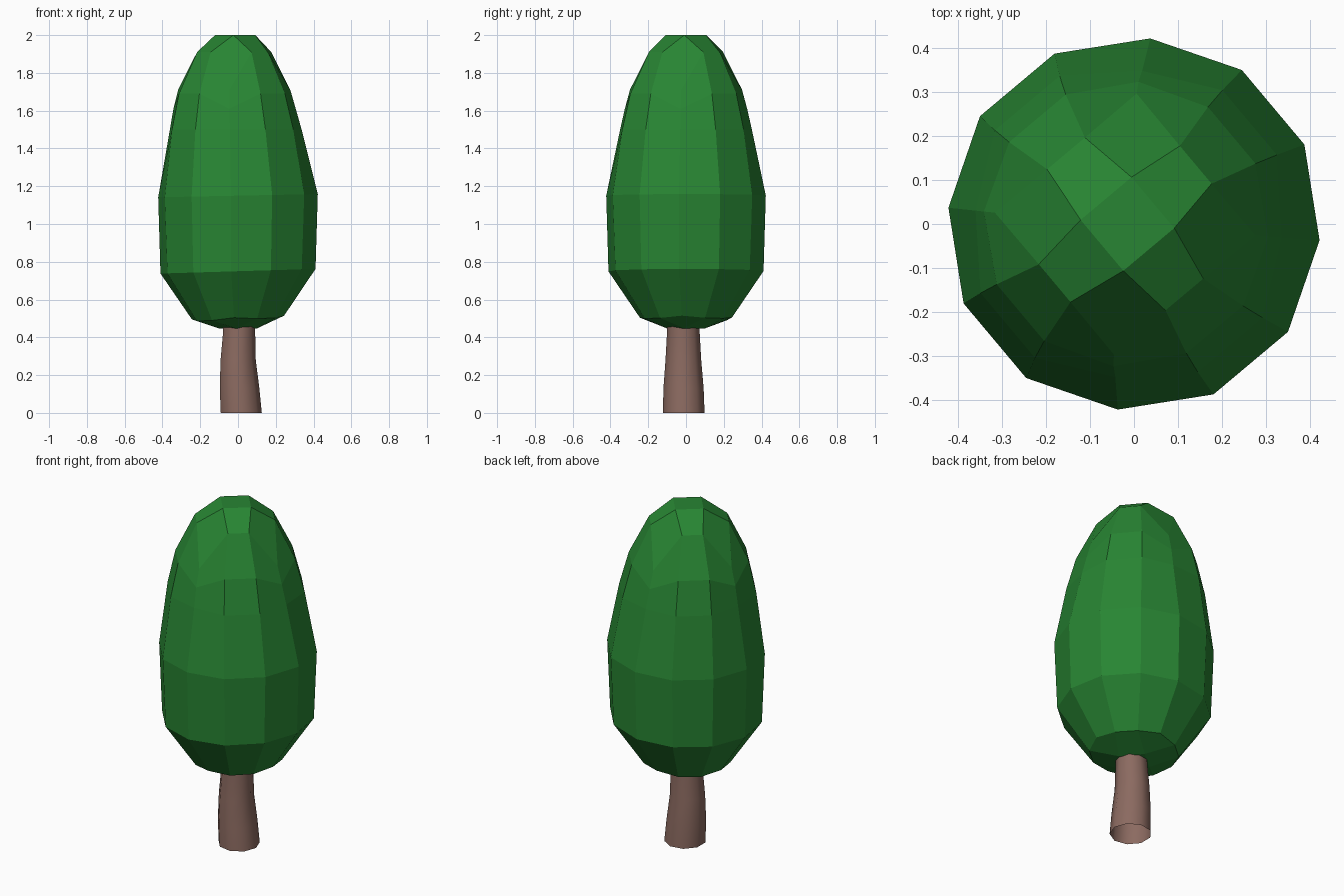
import bpy, bmesh
from math import cos, sin, radians

if "Cube" in bpy.data.objects:
    bpy.data.objects.remove(bpy.data.objects["Cube"])


def material(name, rgb):
    m = bpy.data.materials.new(name)
    m.diffuse_color = (*rgb, 1)
    m.use_nodes = True
    m.node_tree.nodes["Principled BSDF"].inputs["Base Color"].default_value = m.diffuse_color
    return m


def finish(bm, name, mat, smooth=False):
    bmesh.ops.recalc_face_normals(bm, faces=bm.faces)
    me = bpy.data.meshes.new(name)
    bm.to_mesh(me)
    bm.free()
    me.materials.append(mat)
    for p in me.polygons:
        p.use_smooth = smooth
    ob = bpy.data.objects.new(name, me)
    bpy.context.collection.objects.link(ob)
    return ob


def bridge(bm, a, b):
    n = len(a)
    for i in range(n):
        bm.faces.new((a[i], a[(i + 1) % n], b[(i + 1) % n], b[i]))


def grid_cap(bm, ring, inner):
    """Close a 12-vertex ring with a 3x3 grid; every third ring vertex is a corner."""
    for k in range(4):
        c, p, q = inner[k], inner[k - 1], inner[(k + 1) % 4]
        r = [ring[(3 * k + j) % 12] for j in (-1, 0, 1, 2)]
        bm.faces.new((c, r[0], r[1], r[2]))
        bm.faces.new((c, r[2], r[3], q))
    bm.faces.new(inner)


# Crown: 12-sided egg; each ring has (corner r, corner z, edge r, edge z, x shift, tilt)
RINGS = [
    (0.245, 0.505, 0.240, 0.495, 0.000, 0.04),
    (0.412, 0.750, 0.412, 0.750, 0.000, 0.03),
    (0.424, 1.150, 0.428, 1.150, 0.000, 0.02),
    (0.350, 1.500, 0.372, 1.500, -0.012, 0.0),
    (0.325, 1.610, 0.325, 1.690, -0.018, 0.0),
    (0.298, 1.710, 0.217, 1.910, -0.020, 0.0),
]
bm = bmesh.new()
rings = []
for cr, cz, er, ez, dx, tilt in RINGS:
    ring = []
    for i in range(12):
        a = radians(-5 + 30 * i)
        r, z = (cr, cz) if i % 3 == 0 else (er, ez)
        x = r * cos(a)
        ring.append(bm.verts.new((x + dx, r * sin(a), z + tilt * x)))
    rings.append(ring)
for a, b in zip(rings, rings[1:]):
    bridge(bm, a, b)


def inner_quad(r, z, dx):
    return [bm.verts.new((dx + r * cos(radians(-5 + 90 * k)),
                          r * sin(radians(-5 + 90 * k)), z)) for k in range(4)]


grid_cap(bm, rings[-1], inner_quad(0.107, 2.0, -0.015))
grid_cap(bm, rings[0], inner_quad(0.10, 0.447, 0.0))
finish(bm, "crown", material("leaf green", (0.021, 0.235, 0.033)))

# Trunk: slightly bent open tube, flared at the foot
bm = bmesh.new()
levels = [(0.0, 0.014, -0.012, 0.112), (0.13, 0.005, -0.013, 0.108),
          (0.28, -0.002, -0.014, 0.096), (0.42, 0.003, -0.014, 0.088),
          (0.52, 0.005, -0.014, 0.085)]
tube = [[bm.verts.new((x + r * cos(radians(40 * i)), y + r * sin(radians(40 * i)), z))
         for i in range(9)] for z, x, y, r in levels]
for a, b in zip(tube, tube[1:]):
    bridge(bm, a, b)
finish(bm, "trunk", material("bark brown", (0.26, 0.145, 0.118)), smooth=True)
